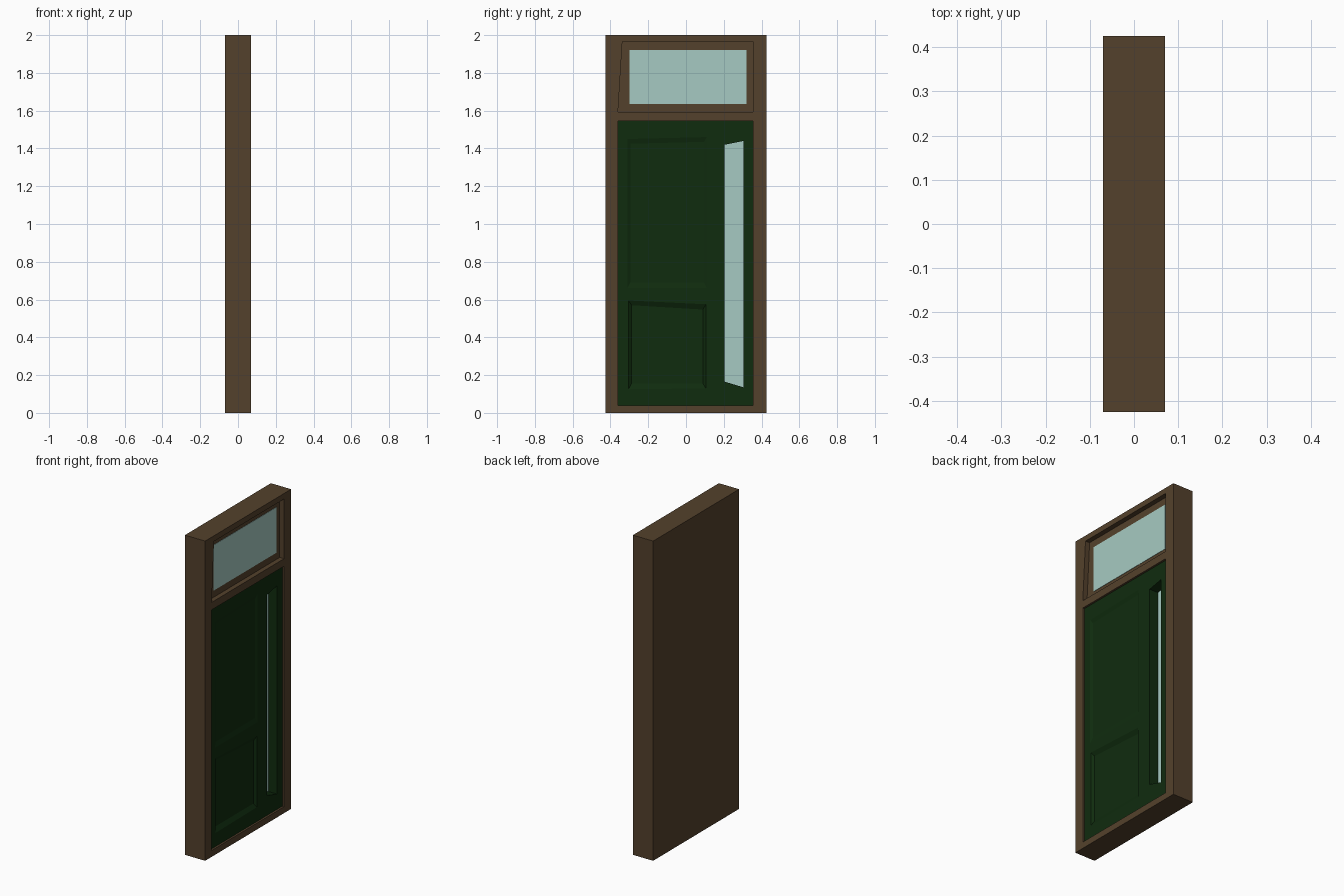
import bpy
import bmesh

cube = bpy.data.objects.get("Cube")
if cube:
    bpy.data.objects.remove(cube, do_unlink=True)


def material(name, color):
    m = bpy.data.materials.new(name)
    m.use_nodes = True
    m.diffuse_color = (*color, 1)
    bsdf = next(n for n in m.node_tree.nodes if n.type == 'BSDF_PRINCIPLED')
    bsdf.inputs["Base Color"].default_value = (*color, 1)
    bsdf.inputs["Roughness"].default_value = 0.8
    return m


brown = material("brown wood", (0.088, 0.053, 0.025))
green = material("dark green paint", (0.005, 0.025, 0.0045))
pane = material("pale glass", (0.38, 0.59, 0.54))


def rect(y0, y1, z0, z1):
    return [(y0, z0), (y1, z0), (y1, z1), (y0, z1)]


def loft(name, loops, mat):
    """Solid through a series of (x, outline in y and z) loops."""
    bm = bmesh.new()
    rings = [[bm.verts.new((x, y, z)) for y, z in pts] for x, pts in loops]
    n = len(rings[0])
    for a, b in zip(rings, rings[1:]):
        for i in range(n):
            j = (i + 1) % n
            bm.faces.new((a[i], a[j], b[j], b[i]))
    bm.faces.new(rings[0])
    bm.faces.new(rings[-1])
    bmesh.ops.recalc_face_normals(bm, faces=bm.faces)
    me = bpy.data.meshes.new(name)
    bm.to_mesh(me)
    bm.free()
    me.materials.append(mat)
    ob = bpy.data.objects.new(name, me)
    bpy.context.collection.objects.link(ob)
    return ob


def carve(ob, cutters):
    """Cut the solids out of ob, keep the result and drop the cutters."""
    for c in cutters:
        c.hide_render = True
        mod = ob.modifiers.new("cut", 'BOOLEAN')
        mod.operation = 'DIFFERENCE'
        mod.solver = 'EXACT'
        mod.object = c
    dg = bpy.context.evaluated_depsgraph_get()
    me = bpy.data.meshes.new_from_object(ob.evaluated_get(dg))
    ob.modifiers.clear()
    ob.data = me
    for c in cutters:
        bpy.data.objects.remove(c, do_unlink=True)


FRONT = 0.07           # outer face of the frame
FACE = 0.058           # face of the door leaf
POCKET = -0.03         # back of the door pocket
RECESS = 0.04          # transom recess

# Frame with door pocket and transom recess
door_outline = rect(-0.36, 0.355, 0.04, 1.545)
transom_outline = [(-0.36, 1.592), (0.355, 1.592), (0.355, 1.965), (-0.337, 1.965)]
frame = loft("door_frame", [(-FRONT, rect(-0.425, 0.425, 0, 2)),
                            (FRONT, rect(-0.425, 0.425, 0, 2))], brown)
carve(frame, [
    loft("door_cutter", [(POCKET, door_outline), (0.1, door_outline)], brown),
    loft("transom_cutter", [(RECESS, transom_outline), (0.1, transom_outline)], brown),
])

# Transom glass
glass = rect(-0.30, 0.32, 1.635, 1.92)
loft("transom_glass", [(RECESS - 0.004, glass), (RECESS + 0.002, glass)], pane)

# Door leaf with a deep window slot and two bevelled panels
slot = [(0.205, 0.165), (0.305, 0.135), (0.305, 1.44), (0.205, 1.42)]
slot_back = FACE - 0.062


def panel_cutter(name, outer, inner, depth):
    return loft(name, [(0.1, outer), (FACE, outer), (FACE - depth, inner)], green)


leaf = loft("door_leaf", [(POCKET, door_outline), (FACE, door_outline)], green)
carve(leaf, [
    loft("slot_cutter", [(slot_back, slot), (0.1, slot)], green),
    panel_cutter("lower_cutter",
                 [(-0.305, 0.125), (0.105, 0.13), (0.105, 0.575), (-0.305, 0.595)],
                 [(-0.288, 0.155), (0.09, 0.155), (0.09, 0.547), (-0.288, 0.57)], 0.014),
    panel_cutter("upper_cutter",
                 [(-0.31, 0.66), (0.11, 0.66), (0.11, 1.46), (-0.31, 1.45)],
                 [(-0.295, 0.69), (0.095, 0.69), (0.095, 1.435), (-0.295, 1.425)], 0.007),
])

# Narrow pane at the back of the slot
loft("slot_glass", [(slot_back - 0.004, slot), (slot_back + 0.002, slot)], pane)
